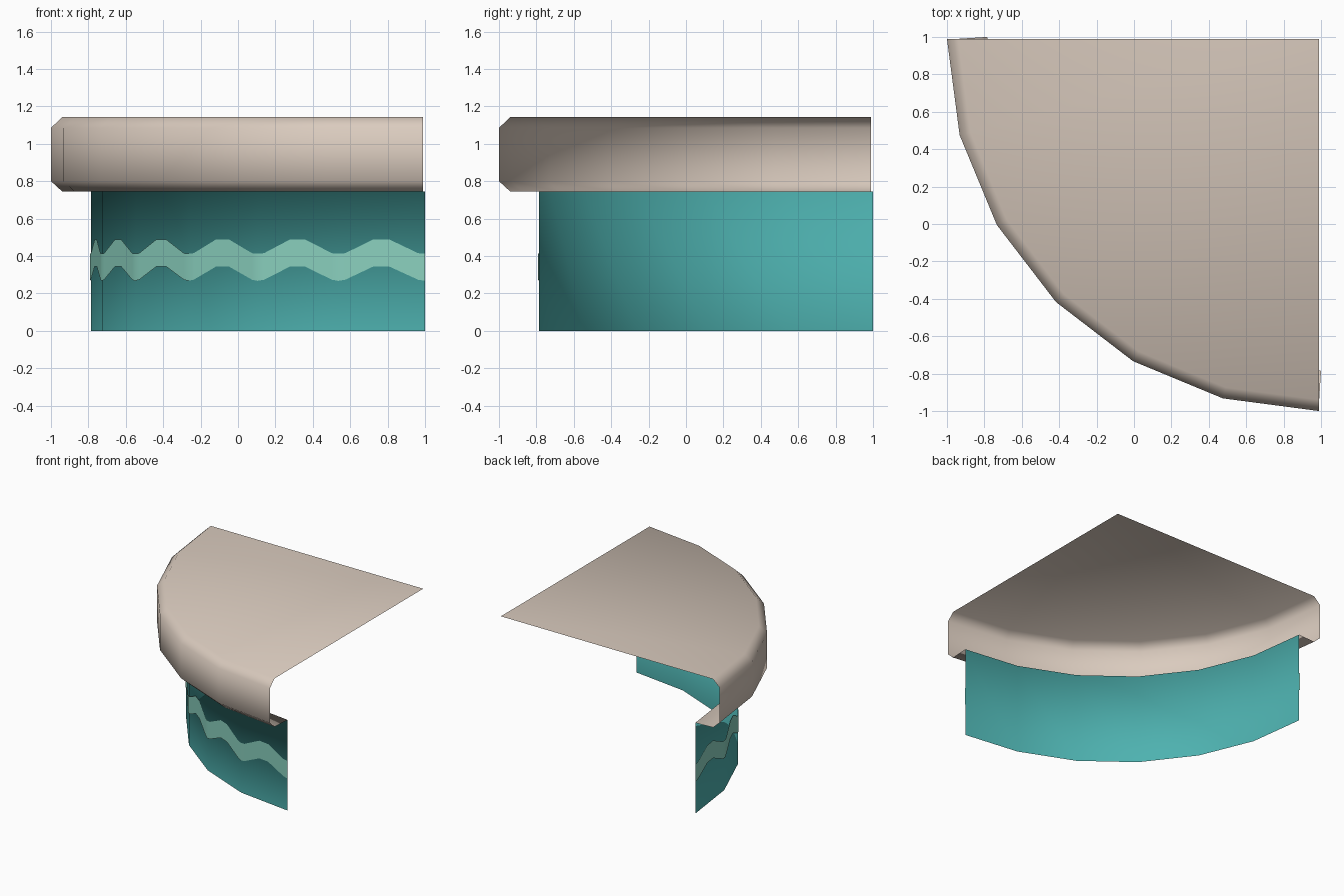
import bpy, math

if "Cube" in bpy.data.objects:
    bpy.data.objects.remove(bpy.data.objects["Cube"])

SEGMENTS = 6                      # facets across the quarter circle
BODY_C, BODY_R = 1.0, 1.785       # arc centre (x = y) and radius of the body
TOP_C = 0.99                      # arc centre of the counter top


def material(name, rgb):
    m = bpy.data.materials.new(name)
    m.diffuse_color = (*rgb, 1)
    m.use_nodes = True
    m.node_tree.nodes["Principled BSDF"].inputs["Base Color"].default_value = m.diffuse_color
    return m


cream = material("cream", (0.70, 0.597, 0.515))
teal = material("teal", (0.076, 0.445, 0.434))
mint = material("mint", (0.254, 0.631, 0.515))


def arc_point(c, r, z, seg):
    """Point on the faceted quarter arc; fractional seg lies on a flat facet."""
    def corner(i):
        a = math.radians(90 * i / SEGMENTS)
        return c - r * math.cos(a), c - r * math.sin(a)
    i = min(int(seg), SEGMENTS - 1)
    t = seg - i
    (x0, y0), (x1, y1) = corner(i), corner(i + 1)
    return (x0 + (x1 - x0) * t, y0 + (y1 - y0) * t, z)


def sheet(columns):
    """Vertices and outward quads for a list of vertical point columns."""
    n = len(columns[0])
    verts = [p for col in columns for p in col]
    faces = [(i * n + j, (i + 1) * n + j, (i + 1) * n + j + 1, i * n + j + 1)
             for i in range(len(columns) - 1) for j in range(n - 1)]
    return verts, faces


def add_object(name, verts, faces, mats):
    me = bpy.data.meshes.new(name)
    me.from_pydata(verts, [], faces)
    for m in mats:
        me.materials.append(m)
    me.shade_smooth()
    ob = bpy.data.objects.new(name, me)
    bpy.context.collection.objects.link(ob)
    return ob


# Counter: open curved body, underside lip, chamfered rim (centre, radius, z)
profile = [(BODY_C, BODY_R, 0), (BODY_C, BODY_R, 0.745), (TOP_C, 1.93, 0.745),
           (TOP_C, 1.99, 0.80), (TOP_C, 1.99, 1.085), (TOP_C, 1.93, 1.142)]
verts, faces = sheet([[arc_point(c, r, z, s) for c, r, z in profile]
                      for s in range(SEGMENTS + 1)])

# Flat quarter-round top surface closing to the corner
n = len(profile)
verts.append((TOP_C, TOP_C, 1.142))
faces.append([i * n + n - 1 for i in range(SEGMENTS + 1)] + [len(verts) - 1])
counter = add_object("corner_counter", verts, faces, [cream, teal])
for p in counter.data.polygons:
    p.material_index = 1 if p.center.z < 0.7 else 0

# Wavy stripe: thin plate on the body, one wave per facet (t, low z, high z)
wave = [(0, 0.267, 0.412), (0.08, 0.273, 0.415), (0.4, 0.343, 0.488),
        (0.59, 0.343, 0.488), (0.92, 0.273, 0.415)]
stations = [(i + t, lo, hi) for i in range(SEGMENTS) for t, lo, hi in wave]
stations.append((SEGMENTS, 0.267, 0.412))
verts, faces = sheet([[arc_point(BODY_C, BODY_R + 0.006, z, s) for z in (lo, hi)]
                      for s, lo, hi in stations])
add_object("wavy_stripe", verts, faces, [mint])
